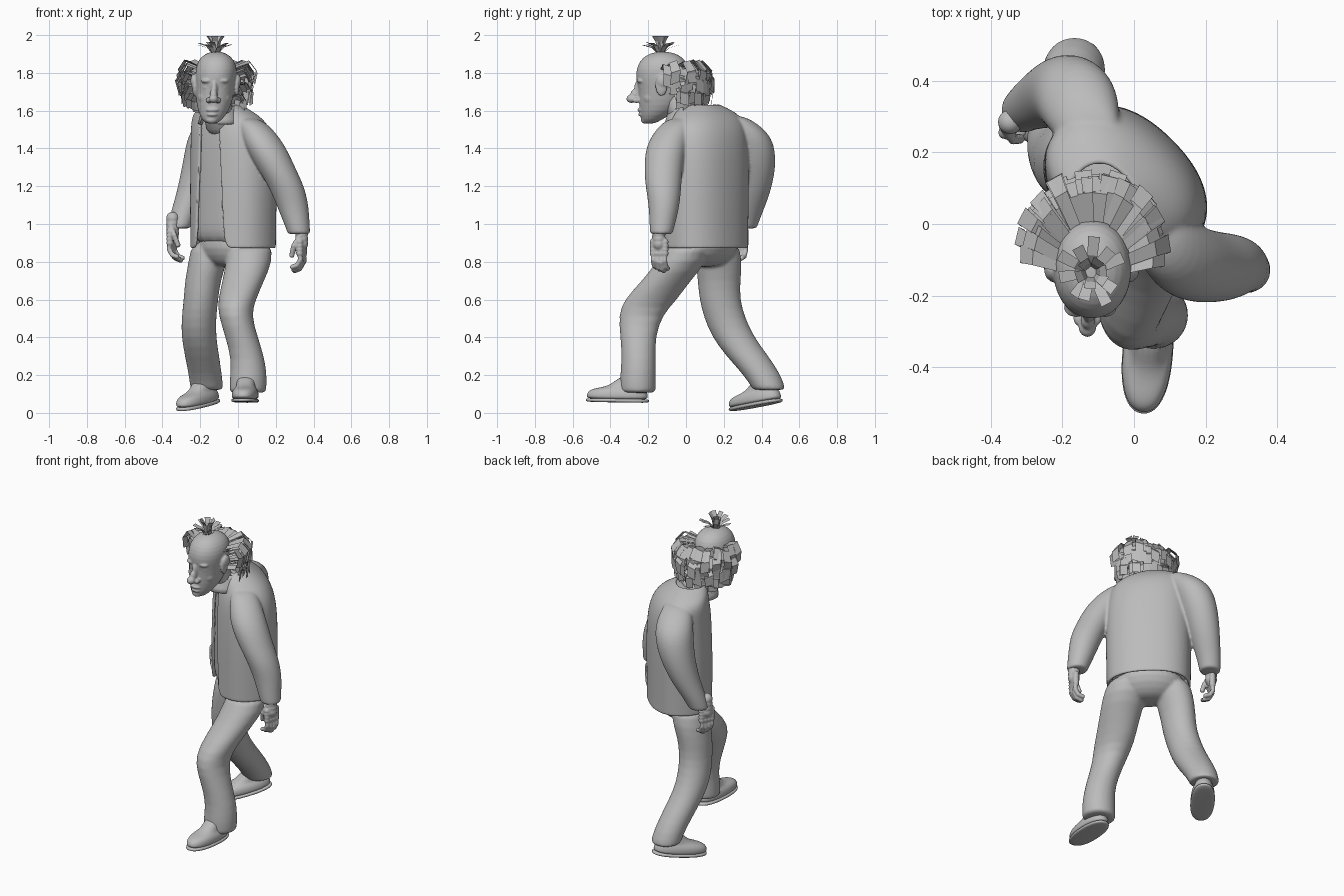
import bpy, bmesh, random
from math import sin, cos, pi, radians, copysign
from mathutils import Matrix, Vector

random.seed(4)
cube = bpy.data.objects.get("Cube")
if cube:
    bpy.data.objects.remove(cube, do_unlink=True)

grey = bpy.data.materials.new("plain grey")
grey.use_nodes = True
grey.diffuse_color = (.5, .5, .5, 1)
for node in grey.node_tree.nodes:
    if node.type == 'BSDF_PRINCIPLED':
        node.inputs["Base Color"].default_value = grey.diffuse_color


def loft(bm, rows, yaw=0, power=2, count=20, scale=1):
    """Skin horizontal rings (z, x, y, half width, half depth, optional front gap)."""
    turn = Matrix.Rotation(radians(yaw), 3, 'Z')
    rings = []
    for z, x, y, rx, ry, *gap in rows:
        start = gap[0] if gap else 0
        steps = count - 1 if gap else count
        ring = []
        for i in range(count):
            t = start + (2 * pi - 2 * start) * i / steps
            s, c = [copysign(abs(v) ** (2 / power), v) for v in (sin(t), cos(t))]
            offset = turn @ Vector((rx * s * scale, -ry * c * scale, 0))
            ring.append(bm.verts.new(offset + Vector((x, y, z))))
        rings.append(ring)
    is_open = len(rows[0]) > 5
    for low, high in zip(rings, rings[1:]):
        for i in range(count - 1 if is_open else count):
            j = (i + 1) % count
            bm.faces.new((low[i], low[j], high[j], high[i]))
    if not is_open:
        bm.faces.new(rings[0])
        bm.faces.new(rings[-1])


def blob(bm, center, size):
    """Add an ellipsoid."""
    place = Matrix.Translation(center) @ Matrix.Diagonal((*size, 1))
    bmesh.ops.create_uvsphere(bm, u_segments=14, v_segments=9, radius=1, matrix=place)


def finish(name, bm, smooth=True, subdivide=0, thickness=0, voxel=0, relax=0):
    bmesh.ops.recalc_face_normals(bm, faces=bm.faces[:])
    mesh = bpy.data.meshes.new(name)
    bm.to_mesh(mesh)
    bm.free()
    mesh.materials.append(grey)
    for face in mesh.polygons:
        face.use_smooth = smooth
    obj = bpy.data.objects.new(name, mesh)
    bpy.context.collection.objects.link(obj)
    if subdivide:
        obj.modifiers.new("Subdivide", 'SUBSURF').levels = subdivide
        obj.modifiers["Subdivide"].render_levels = subdivide
    if thickness:
        shell = obj.modifiers.new("Cloth", 'SOLIDIFY')
        shell.thickness = thickness
    if voxel:
        blend = obj.modifiers.new("Blend", 'REMESH')
        blend.mode = 'VOXEL'
        blend.voxel_size = voxel
        blend.use_smooth_shade = True
    if relax:
        soften = obj.modifiers.new("Soften", 'SMOOTH')
        soften.iterations = relax
    return obj


def lofted(name, rows, yaw=0, power=2, scale=1, **options):
    bm = bmesh.new()
    loft(bm, rows, yaw, power, scale=scale)
    return finish(name, bm, **options)


# Open jacket with sleeves blended in, over a shirt, turned towards the right
TWIST = -45
jacket = [(.87, -.026, .102, .247, .188, .4), (1.0, -.026, .102, .249, .188, .36),
          (1.2, -.024, .103, .253, .19, .3), (1.4, -.025, .105, .25, .184, .25),
          (1.5, -.037, .108, .24, .168, .25), (1.56, -.058, .113, .215, .143, .27),
          (1.6, -.078, .1, .165, .12, .3), (1.635, -.085, .075, .1, .088, .35)]
bm = bmesh.new()
loft(bm, jacket, TWIST, 2.3)
loft(bm, [
    (1.565, .04, -.015, .05, .055), (1.53, .083, -.055, .08, .085), (1.42, .14, -.105, .11, .11),
    (1.3, .2, -.12, .103, .103), (1.2, .257, -.12, .095, .096), (1.1, .289, -.115, .086, .083),
    (1.0, .312, -.125, .068, .069), (.955, .322, -.13, .061, .061), (.945, .322, -.13, .058, .058)])
loft(bm, [
    (1.575, -.105, .235, .06, .06), (1.54, -.13, .28, .09, .09), (1.46, -.155, .345, .115, .115),
    (1.35, -.18, .367, .109, .111), (1.25, -.21, .368, .098, .1), (1.15, -.245, .355, .085, .087),
    (1.05, -.29, .332, .07, .07), (.985, -.312, .315, .062, .062), (.975, -.312, .315, .059, .059)])
finish("jacket", bm, subdivide=2, thickness=.017, voxel=.007, relax=7)
lofted("shirt", [row[:5] for row in jacket[:-1]], TWIST, 2.3, scale=.92, subdivide=2)
lofted("collar", [(1.53, -.1, .0, .115, .115, .45), (1.58, -.1, .0, .1, .105, .3),
                  (1.625, -.1, .01, .088, .09, .4)], TWIST, subdivide=1, thickness=.008)


def hand(name, wrist, curl):
    """Palm, four curled fingers and a thumb hanging from the wrist."""
    bm = bmesh.new()
    wrist, curl = Vector(wrist), Vector((*curl, 0)).normalized()
    spread = Vector((curl.y, -curl.x, 0))
    if spread.y > 0:
        spread.negate()
    down = Vector((0, 0, -1))

    def chain(points, radius):
        for a, b in zip(points, points[1:]):
            for k in range(4):
                blob(bm, a.lerp(b, k / 3), (radius,) * 3)

    chain([wrist - down * .04, wrist + down * .04], .035)
    for i in range(4):
        root = wrist + spread * (i - 1.5) * .022 + down * .03
        reach = 1 - .08 * abs(i - 1.2)
        chain([root, root + down * .06], .019)
        chain([root + down * .06, root + down * .11 * reach - curl * .004,
               root + down * .145 * reach + curl * .015,
               root + down * .155 * reach + curl * .042], .0135)
    chain([wrist + spread * .025, wrist + spread * .04 + curl * .03 + down * .05,
           wrist + spread * .03 + curl * .045 + down * .1], .015)
    finish(name, bm, voxel=.005, relax=3)


hand("left_hand", (.337, -.142, .935), (-.9, .3))
hand("right_hand", (-.346, .285, .99), (.8, -.4))

# Trousers: pelvis and both legs blended into one
bm = bmesh.new()
loft(bm, [(.96, -.03, .1, .19, .15), (.87, -.03, .1, .213, .158), (.8, -.035, .09, .16, .11),
          (.77, -.035, .08, .09, .06)], TWIST)
loft(bm, [(.92, .065, .02, .118, .11), (.8, .06, -.02, .125, .135), (.7, .028, -.105, .111, .129),
          (.6, -.006, -.187, .102, .143), (.52, -.018, -.242, .088, .118), (.4, .02, -.255, .087, .093),
          (.28, .055, -.25, .09, .09), (.18, .055, -.255, .1, .097), (.115, .052, -.255, .098, .095),
          (.105, .052, -.255, .095, .092)])
loft(bm, [(.92, -.135, .17, .113, .11), (.8, -.16, .175, .102, .125), (.7, -.187, .175, .096, .114),
          (.6, -.196, .178, .092, .109), (.5, -.208, .205, .093, .11), (.4, -.208, .25, .093, .113),
          (.3, -.19, .325, .092, .113), (.2, -.173, .405, .089, .1), (.13, -.165, .438, .088, .088),
          (.12, -.165, .44, .085, .085)])
finish("trousers", bm, subdivide=1, voxel=.009, relax=4)


# Shoes with separate soles
def shoe(side, place, pitch, yaw):
    upper = lofted(side + "_shoe", [
        (.012, 0, 0, .066, .162), (.035, 0, -.002, .071, .166), (.058, 0, 0, .068, .158),
        (.074, 0, .012, .058, .138), (.086, 0, .055, .05, .095), (.15, 0, .085, .052, .065)],
        power=2.3, subdivide=2)
    sole = lofted(side + "_sole", [(0, 0, 0, .064, .162), (.004, 0, 0, .072, .17),
                                   (.018, 0, 0, .072, .17), (.021, 0, 0, .064, .162)],
                  power=2.3, subdivide=1)
    for part in (upper, sole):
        part.location = place
        part.rotation_euler = (radians(pitch), 0, radians(yaw))


shoe("left", (.038, -.363, .055), -1, -5)
shoe("right", (-.21, .37, .032), 9, -36)

# Neck
lofted("neck", [(1.45, -.08, .04, .08, .08), (1.55, -.1, 0, .078, .08),
                (1.65, -.115, -.06, .08, .08), (1.73, -.115, -.09, .07, .07)], subdivide=1)

# Head and facial features blended together
bm = bmesh.new()
loft(bm, [(1.53, -.14, -.195, .024, .027), (1.55, -.138, -.185, .054, .054), (1.6, -.13, -.145, .084, .101),
          (1.66, -.125, -.13, .099, .121), (1.72, -.12, -.125, .105, .128), (1.77, -.118, -.127, .11, .14),
          (1.82, -.115, -.125, .111, .14), (1.865, -.115, -.122, .098, .123),
          (1.897, -.115, -.123, .067, .086), (1.913, -.115, -.123, .025, .03)], power=2.1)
blob(bm, (-.13, -.289, 1.663), (.026, .028, .023))
blob(bm, (-.129, -.268, 1.685), (.021, .028, .032))
blob(bm, (-.126, -.25, 1.715), (.019, .026, .05))
blob(bm, (-.135, -.238, 1.604), (.036, .02, .012))
blob(bm, (-.136, -.234, 1.58), (.032, .02, .012))
blob(bm, (-.14, -.215, 1.552), (.034, .026, .022))
for s in (-1, 1):
    blob(bm, (-.13 + s * .024, -.263, 1.655), (.017, .022, .015))
    blob(bm, (-.122 + s * .04, -.234, 1.758), (.036, .028, .014))
    blob(bm, (-.122 + s * .042, -.222, 1.722), (.024, .022, .013))
    blob(bm, (-.125 + s * .05, -.18, 1.67), (.04, .05, .045))
    blob(bm, (-.118 + s * .112, -.13, 1.735), (.014, .034, .058))
    blob(bm, (-.118 + s * .118, -.122, 1.757), (.016, .036, .036))
finish("head", bm, subdivide=1, voxel=.005, relax=4)


# Hair made of flat ribbons
def ribbon(bm, points, across, width):
    pairs = []
    for i, point in enumerate(points):
        half = across * width * (.4 + .1 * min(i, 2))
        pairs.append((bm.verts.new(point - half), bm.verts.new(point + half)))
    for (a, b), (c, d) in zip(pairs, pairs[1:]):
        bm.faces.new((a, b, d, c))


bm = bmesh.new()
layers = [(1.825, 1.855, 1.74, 1.0, 2), (1.785, 1.81, 1.69, .99, 12),
          (1.74, 1.75, 1.64, .92, 20), (1.69, 1.69, 1.61, .76, 22)]
for root_z, crest_z, tip_z, reach, first in layers:
    for i in range(24):
        a = radians(first + (180 - 2 * first) * i / 23 + random.uniform(-5, 5))
        out = Vector((cos(a), sin(a), 0))
        across = Vector((-sin(a), cos(a), random.uniform(-.4, .4)))
        grow = reach * random.uniform(.88, 1.06)
        lift = random.uniform(-.02, .012)
        bend = crest_z * .55 + tip_z * .45
        points = []
        for t, z in ((0, root_z), (.68, crest_z), (1, bend), (random.uniform(.85, 1.02), tip_z)):
            rx, ry = .095 + (.212 * grow - .095) * t, .12 + (.237 * grow - .12) * t
            points.append(Vector((-.115 + out.x * rx, -.12 + .03 * t + out.y * ry, z + lift)))
        ribbon(bm, points, across, .042)
finish("side_hair", bm, smooth=False)

bm = bmesh.new()
for i in range(16):
    a = 2 * pi * i / 16 + random.uniform(-.2, .2)
    out = Vector((cos(a), sin(a), 0))
    tall = i % 3 == 0
    length = random.uniform(.025, .04) if tall else random.uniform(.065, .09)
    base = Vector((-.12, -.135, 1.9)) + out * .012
    rise = .095 if tall else random.uniform(.045, .065)
    points = [base, base + out * length * .4 + Vector((0, 0, rise * .7)),
              base + out * length + Vector((0, 0, rise))]
    ribbon(bm, points, Vector((-sin(a), cos(a), 0)), .028)
finish("top_tuft", bm, smooth=False)
